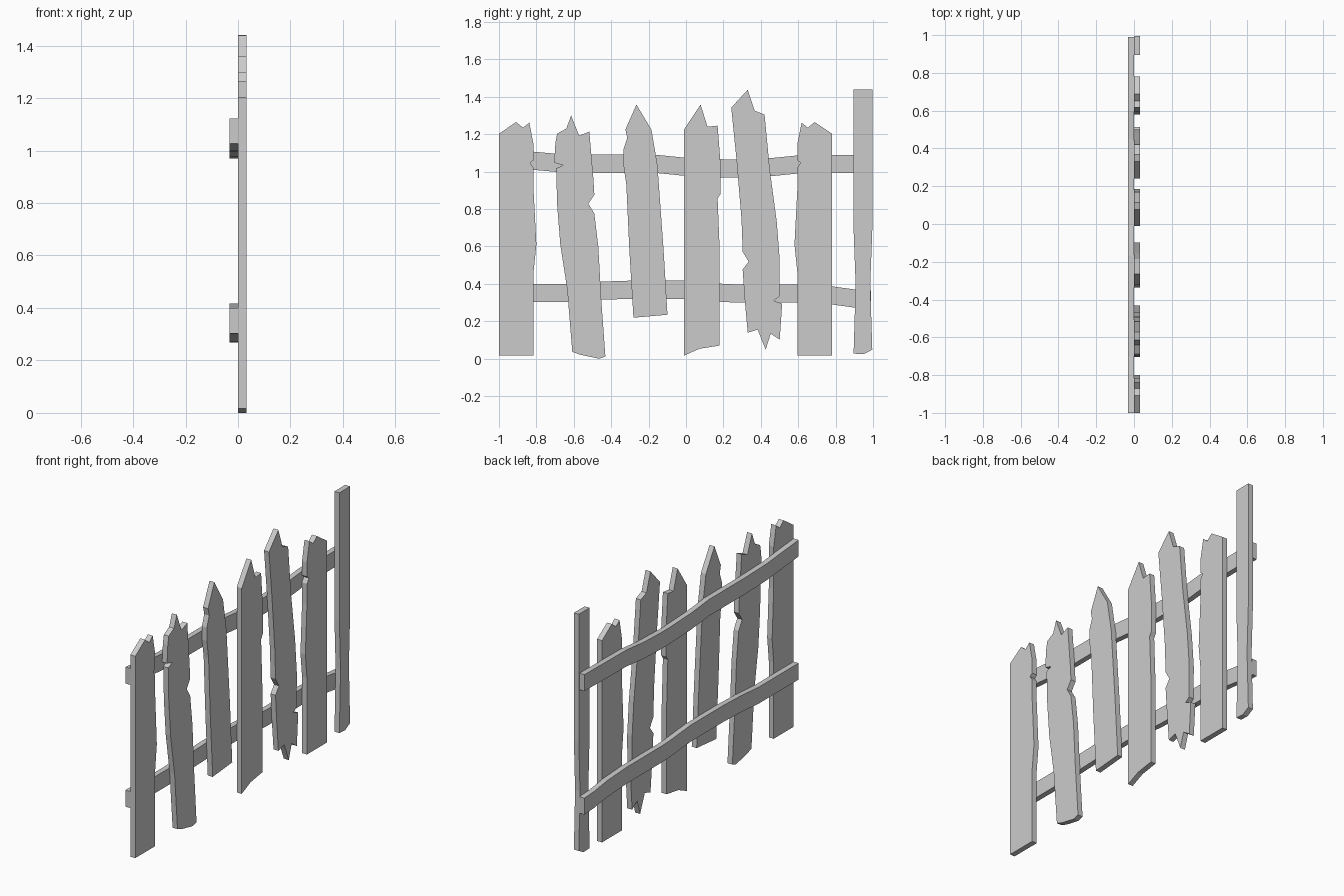
import bpy, bmesh

T = 0.032  # board thickness


def board(name, outline, x0):
    """Extrude a closed (y, z) outline along x from x0 by the board thickness."""
    bm = bmesh.new()
    face = bm.faces.new([bm.verts.new((x0, y, z)) for y, z in outline])
    ext = bmesh.ops.extrude_face_region(bm, geom=[face])
    moved = [v for v in ext["geom"] if isinstance(v, bmesh.types.BMVert)]
    bmesh.ops.translate(bm, verts=moved, vec=(T, 0, 0))
    bmesh.ops.recalc_face_normals(bm, faces=bm.faces)
    me = bpy.data.meshes.new(name)
    bm.to_mesh(me)
    bm.free()
    ob = bpy.data.objects.new(name, me)
    bpy.context.collection.objects.link(ob)
    return ob


def rail(name, top, height=0.097):
    """Bent rail described by its top edge."""
    board(name, top + [(y, z - height) for y, z in reversed(top)], -T)


# Chipped wide picket, used twice (second one mirrored)
wide = [(-1, .016), (-.815, .016), (-.815, .465), (-.80, .61), (-.815, .90),
        (-.815, 1.02), (-.833, 1.047), (-.815, 1.062), (-.815, 1.145),
        (-.838, 1.262), (-.871, 1.235), (-.908, 1.265), (-1, 1.203)]
board("wide_picket_left", wide, 0)
board("wide_picket_right", [(-.22 - y, z) for y, z in reversed(wide)], 0)

# Leaning split picket
board("split_picket", [
    (-.608, .037), (-.565, .021), (-.464, 0), (-.431, .011), (-.453, .315),
    (-.469, .60), (-.49, .775), (-.522, .829), (-.49, .877), (-.496, .973),
    (-.517, 1.214), (-.571, 1.192), (-.614, 1.30), (-.64, 1.23), (-.689, 1.203),
    (-.698, 1.155), (-.705, 1.048), (-.656, 1.034), (-.694, 1.018),
    (-.689, .824), (-.672, .61), (-.635, .369)], 0)

# Short pointed picket
board("short_picket", [
    (-.281, .219), (-.099, .235), (-.12, .583), (-.153, 1.037), (-.185, 1.225),
    (-.265, 1.358), (-.324, 1.225), (-.314, 1.18), (-.335, 1.117),
    (-.335, 1.04), (-.319, .93), (-.303, .583)], 0)

# Middle picket with a broken corner
board("middle_picket", [
    (-.011, .016), (.072, .053), (.18, .07), (.18, .583), (.169, .856),
    (.185, .882), (.185, 1.037), (.169, 1.246), (.115, 1.24), (.078, 1.358),
    (-.011, 1.225)], 0)

# Tall ragged picket
board("ragged_picket", [
    (.33, .139), (.383, .155), (.426, .048), (.453, .134), (.501, .102),
    (.514, .294), (.469, .31), (.499, .332), (.501, .53), (.485, .733),
    (.448, 1.01), (.42, 1.305), (.367, 1.326), (.33, 1.438), (.242, 1.342),
    (.27, 1.064), (.297, .743), (.303, .572), (.335, .519), (.303, .476),
    (.314, .315)], 0)

# Narrow end post
board("end_post", [
    (.896, .027), (.951, .024), (.996, .048), (.985, .396), (.996, .69),
    (.996, 1.44), (.896, 1.44), (.896, .69), (.907, .396)], 0)

# Rails behind the pickets
rail("upper_rail", [
    (-1, 1.123), (-.82, 1.107), (-.70, 1.096), (-.5, 1.091), (-.17, 1.091),
    (0, 1.074), (.2, 1.066), (.28, 1.066), (.45, 1.072), (.6, 1.087), (.99, 1.091)])
rail("lower_rail", [
    (-1, .399), (-.63, .399), (-.45, .412), (-.3, .417), (0, .417), (.2, .40),
    (.27, .397), (.6, .397), (.78, .387), (.9, .37), (.99, .365)])
